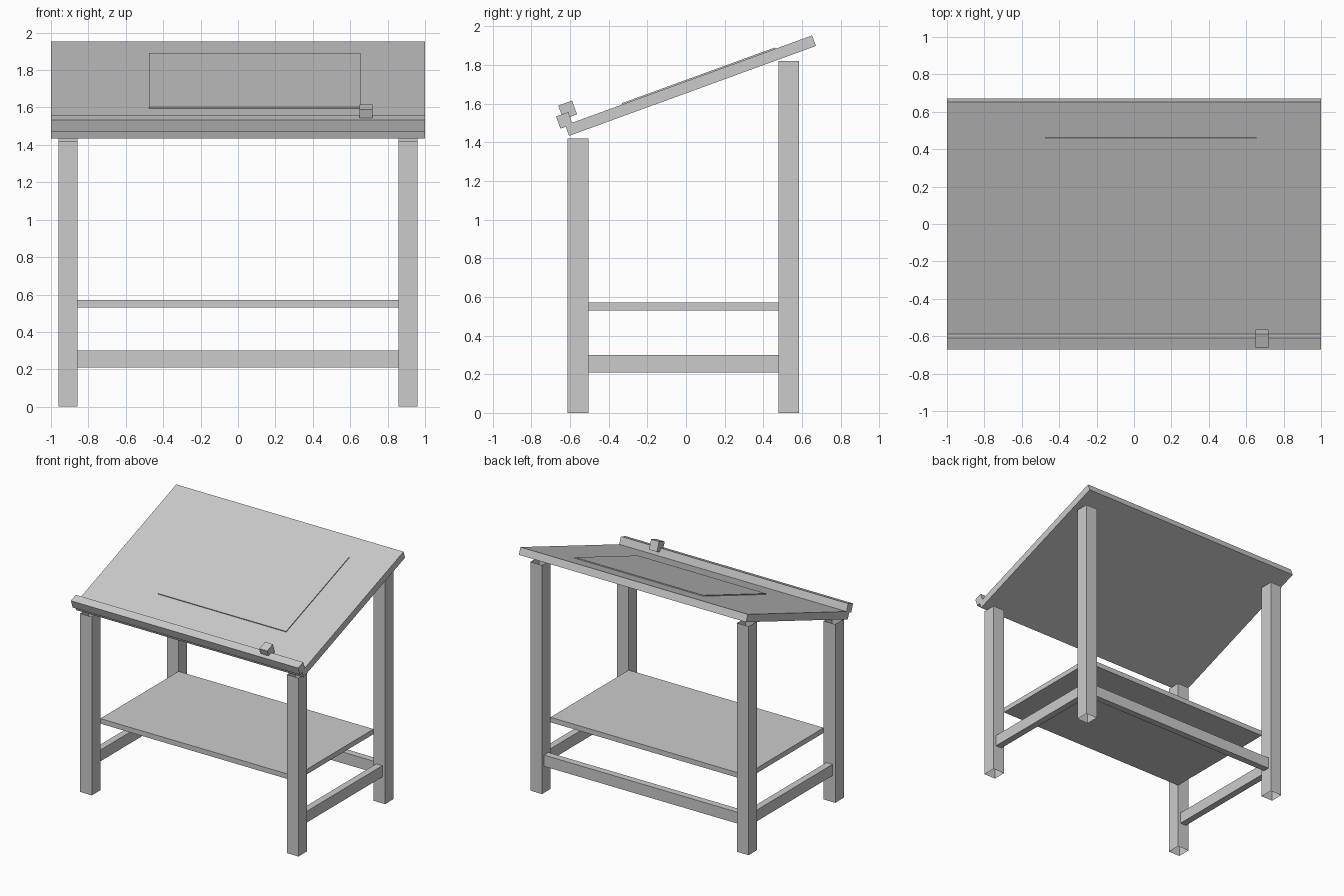
import bpy, bmesh, math
from mathutils import Matrix, Vector

if "Cube" in bpy.data.objects:
    bpy.data.objects.remove(bpy.data.objects["Cube"])

grey = bpy.data.materials.new("plain grey")
grey.diffuse_color = (0.6, 0.6, 0.6, 1)
grey.use_nodes = True
grey.node_tree.nodes["Principled BSDF"].inputs["Base Color"].default_value = grey.diffuse_color

# Tilted frame of the drawing surface: origin on its lower front edge
TILT = Matrix.Translation((0, -0.605, 1.433)) @ Matrix.Rotation(math.radians(20), 4, 'X')


def box(name, x, y, z, frame=None, open_ends=False):
    """Box from (min, max) ranges, optionally placed in a tilted frame."""
    bm = bmesh.new()
    bmesh.ops.create_cube(bm, size=1)
    size = Vector((x[1] - x[0], y[1] - y[0], z[1] - z[0]))
    mid = Vector((sum(x) / 2, sum(y) / 2, sum(z) / 2))
    bmesh.ops.transform(bm, matrix=Matrix.Translation(mid) @ Matrix.Diagonal(size).to_4x4(),
                        verts=bm.verts)
    if open_ends:
        bm.normal_update()
        caps = [f for f in bm.faces if abs(f.normal.z) > 0.9]
        bmesh.ops.delete(bm, geom=caps, context='FACES_ONLY')
    if frame:
        bmesh.ops.transform(bm, matrix=frame, verts=bm.verts)
    mesh = bpy.data.meshes.new(name)
    bm.to_mesh(mesh)
    bm.free()
    mesh.materials.append(grey)
    obj = bpy.data.objects.new(name, mesh)
    bpy.context.collection.objects.link(obj)
    return obj


# Legs (hollow tubes) and side rails, left and right
for side, s in (("left", -1), ("right", 1)):
    leg_x = sorted((s * 0.858, s * 0.96))
    rail_x = sorted((s * 0.882, s * 0.936))
    box(f"front_leg_{side}", leg_x, (-0.612, -0.505), (0, 1.42), open_ends=True)
    box(f"back_leg_{side}", leg_x, (0.478, 0.585), (0, 1.82), open_ends=True)
    box(f"side_rail_{side}", rail_x, (-0.505, 0.478), (0.21, 0.30))

# Back rail and shelf
box("back_rail", (-0.858, 0.858), (0.504, 0.558), (0.21, 0.30))
box("shelf", (-0.858, 0.858), (-0.505, 0.478), (0.53, 0.57))

# Tilted drawing surface with its ledge, paper sheet and small block
box("drawing_board", (-1, 1), (0, 1.359), (0, 0.058), TILT)
box("pencil_ledge", (-1, 1), (-0.029, 0.038), (0.05, 0.117), TILT)
box("paper_sheet", (-0.475, 0.655), (0.315, 1.158), (0.056, 0.065), TILT)
box("small_block", (0.65, 0.72), (0.001, 0.077), (0.09, 0.166), TILT)
